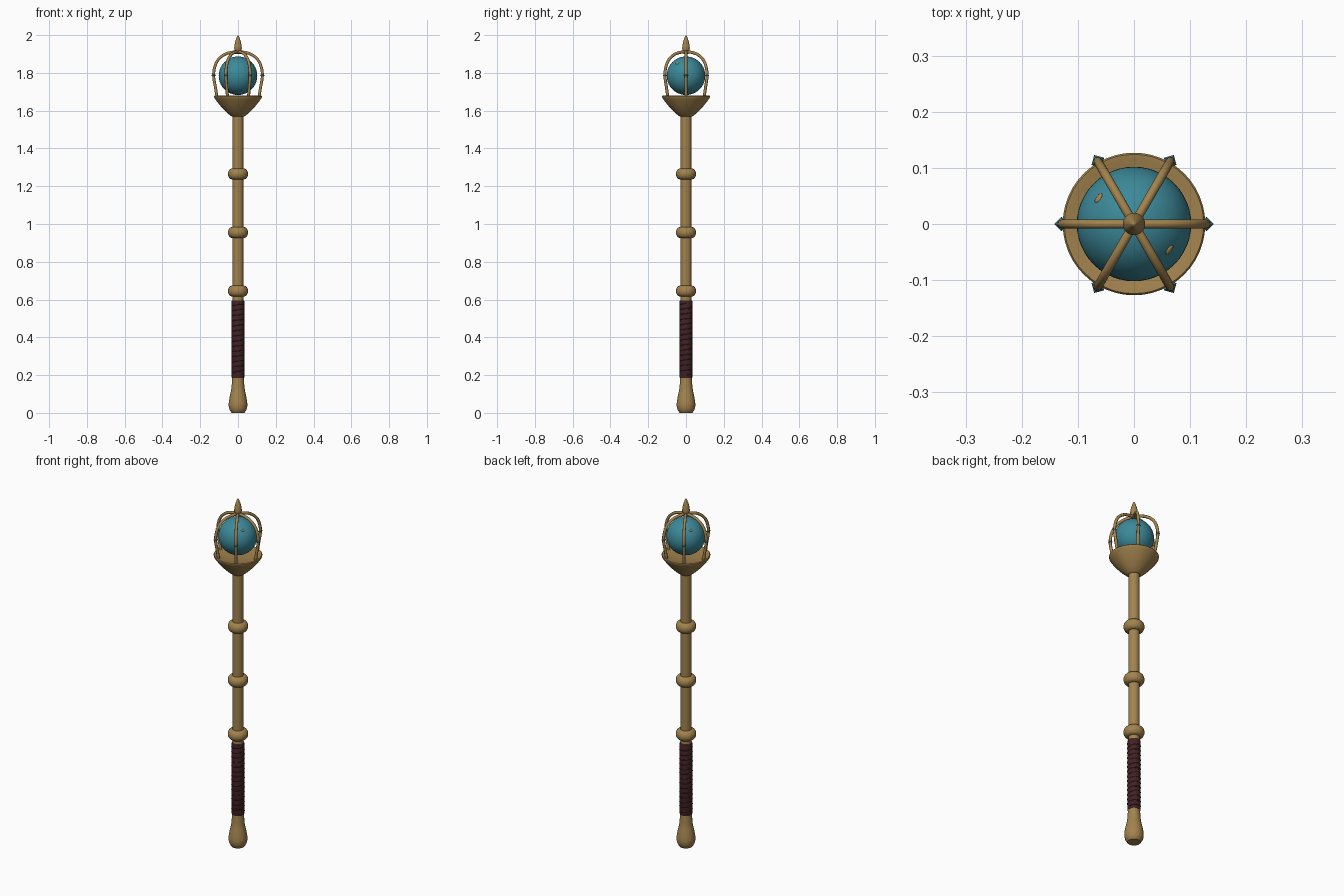
import bpy, bmesh, math
from mathutils import Vector

if "Cube" in bpy.data.objects:
    bpy.data.objects.remove(bpy.data.objects["Cube"])


def material(name, rgb):
    m = bpy.data.materials.new(name)
    m.diffuse_color = (*rgb, 1)
    m.use_nodes = True
    m.node_tree.nodes["Principled BSDF"].inputs["Base Color"].default_value = m.diffuse_color
    return m


BRASS = material("aged brass", (0.36, 0.225, 0.075))
TEAL = material("teal glass", (0.045, 0.25, 0.32))
LEATHER = material("dark red leather", (0.055, 0.016, 0.018))


def finish(name, bm, mat, angle=40):
    bmesh.ops.recalc_face_normals(bm, faces=bm.faces)
    me = bpy.data.meshes.new(name)
    bm.to_mesh(me)
    bm.free()
    me.materials.append(mat)
    ob = bpy.data.objects.new(name, me)
    bpy.context.collection.objects.link(ob)
    if angle:
        bpy.ops.object.select_all(action='DESELECT')
        ob.select_set(True)
        bpy.context.view_layer.objects.active = ob
        bpy.ops.object.shade_smooth_by_angle(angle=math.radians(angle))
    return ob


def lathe(name, profile, mat, seg=48):
    """Spin (radius, z) points about the z axis."""
    bm = bmesh.new()
    vs = [bm.verts.new((r, 0, z)) for r, z in profile]
    es = [bm.edges.new(p) for p in zip(vs, vs[1:])]
    bmesh.ops.spin(bm, geom=vs + es, cent=(0, 0, 0), axis=(0, 0, 1),
                   angle=2 * math.pi, steps=seg)
    bmesh.ops.remove_doubles(bm, verts=bm.verts, dist=1e-5)
    return finish(name, bm, mat)


def spline(points, n=6):
    """Catmull-Rom smoothing of 2D points."""
    p = [Vector(q) for q in points]
    p = [2 * p[0] - p[1]] + p + [2 * p[-1] - p[-2]]
    out = []
    for a, b, c, d in zip(p, p[1:], p[2:], p[3:]):
        for i in range(n):
            t = i / n
            out.append(0.5 * (2 * b + (c - a) * t + (2 * a - 5 * b + 4 * c - d) * t * t
                              + (3 * b - a - 3 * c + d) * t ** 3))
    return out + [p[-2]]


def tube(name, path, radius, mat, seg=10):
    """Sweep a round section along a 3D path."""
    bm = bmesh.new()
    rings = []
    for i, p in enumerate(path):
        t = (path[min(i + 1, len(path) - 1)] - path[max(i - 1, 0)]).normalized()
        radial = Vector((path[0].x, path[0].y, 0)).normalized()
        side = t.cross(radial if len(path) < 100 else Vector((0, 0, 1))).normalized()
        up = side.cross(t)
        rings.append([bm.verts.new(p + radius * (math.cos(a) * side + math.sin(a) * up))
                      for a in (2 * math.pi * k / seg for k in range(seg))])
    for r0, r1 in zip(rings, rings[1:]):
        for k in range(seg):
            j = (k + 1) % seg
            bm.faces.new((r0[k], r0[j], r1[j], r1[k]))
    bm.faces.new(rings[0])
    bm.faces.new(rings[-1])
    return finish(name, bm, mat)


# pommel and shaft
lathe("pommel", [(0, 0)] + [tuple(p) for p in spline(
    [(0.034, 0), (0.045, 0.018), (0.0495, 0.045), (0.044, 0.085), (0.035, 0.13),
     (0.031, 0.185)], 5)] + [(0, 0.185)], BRASS)
lathe("shaft", [(0, 0.15), (0.029, 0.15), (0.029, 1.59), (0, 1.59)], BRASS)

# leather grip with spiral wrapping
lathe("grip", [(0, 0.185), (0.032, 0.185), (0.0335, 0.19), (0.0335, 0.59),
               (0.032, 0.595), (0, 0.595)], LEATHER)
turns = 14
tube("grip_wrap", [Vector((0.031 * math.cos(a), 0.031 * math.sin(a), 0.2 + 0.38 * i / 448))
                   for i, a in ((i, 2 * math.pi * turns * i / 448) for i in range(449))],
     0.0045, LEATHER, 8)

# collars along the shaft
for n, z in enumerate((0.645, 0.955, 1.265)):
    ring = [(0.03 + 0.0235 * math.cos(a), z + 0.029 * math.sin(a))
            for a in (math.pi * (k / 14 - 0.5) for k in range(15))]
    lathe(f"collar_{n + 1}", [(0, z - 0.029)] + ring + [(0, z + 0.029)], BRASS)

# bowl under the orb
outer = spline([(0.032, 1.568), (0.055, 1.586), (0.084, 1.615), (0.109, 1.645),
                (0.125, 1.668), (0.127, 1.676)], 4)
lathe("bowl", [(0, 1.568)] + [tuple(p) for p in outer]
      + [(0.124, 1.68), (0.115, 1.679), (0.09, 1.672), (0.05, 1.667), (0, 1.665)], BRASS)

# orb
bm = bmesh.new()
bmesh.ops.create_uvsphere(bm, u_segments=48, v_segments=28, radius=0.102)
orb = finish("orb", bm, TEAL, 60)
orb.location = (0, 0, 1.785)

# two small inlays on the orb
for n, s in enumerate((-1, 1)):
    d = Vector((s * 0.063, -s * 0.046, 0.065)).normalized()
    bm = bmesh.new()
    bmesh.ops.create_uvsphere(bm, u_segments=16, v_segments=8, radius=1)
    bmesh.ops.scale(bm, verts=bm.verts, vec=(0.01, 0.006, 0.003))
    ob = finish(f"orb_inlay_{n + 1}", bm, BRASS)
    ob.rotation_mode = 'QUATERNION'
    ob.rotation_quaternion = d.to_track_quat('Z', 'Y')
    ob.location = Vector((0, 0, 1.785)) + d * 0.102

# cage ribs with a gem on each
rib = spline([(0.11, 1.666), (0.119, 1.72), (0.129, 1.785), (0.122, 1.835), (0.103, 1.872),
              (0.07, 1.898), (0.033, 1.909), (0, 1.911)], 5)
for n in range(6):
    a = n * math.pi / 3
    c, s = math.cos(a), math.sin(a)
    tube(f"cage_rib_{n + 1}", [Vector((r * c, r * s, z)) for r, z in rib], 0.008, BRASS)
    bm = bmesh.new()
    bmesh.ops.create_cone(bm, segments=4, radius1=0.013, radius2=0, depth=0.013)
    bmesh.ops.translate(bm, verts=bm.verts, vec=(0, 0, 0.0065))
    low = bmesh.ops.duplicate(bm, geom=bm.verts[:] + bm.edges[:] + bm.faces[:])["geom"]
    for v in low:
        if isinstance(v, bmesh.types.BMVert):
            v.co.z = -v.co.z
    bmesh.ops.remove_doubles(bm, verts=bm.verts, dist=1e-5)
    gem = finish(f"cage_gem_{n + 1}", bm, TEAL, 0)
    gem.location = (0.129 * c, 0.129 * s, 1.787)
    gem.rotation_euler = (0, math.pi / 2, a)

# finial
lathe("finial", [(0, 1.9)] + [tuple(p) for p in spline(
    [(0.012, 1.9), (0.016, 1.915), (0.02, 1.932), (0.016, 1.96), (0.008, 1.986)], 4)]
    + [(0.004, 1.996), (0, 2.0)], BRASS, 32)
